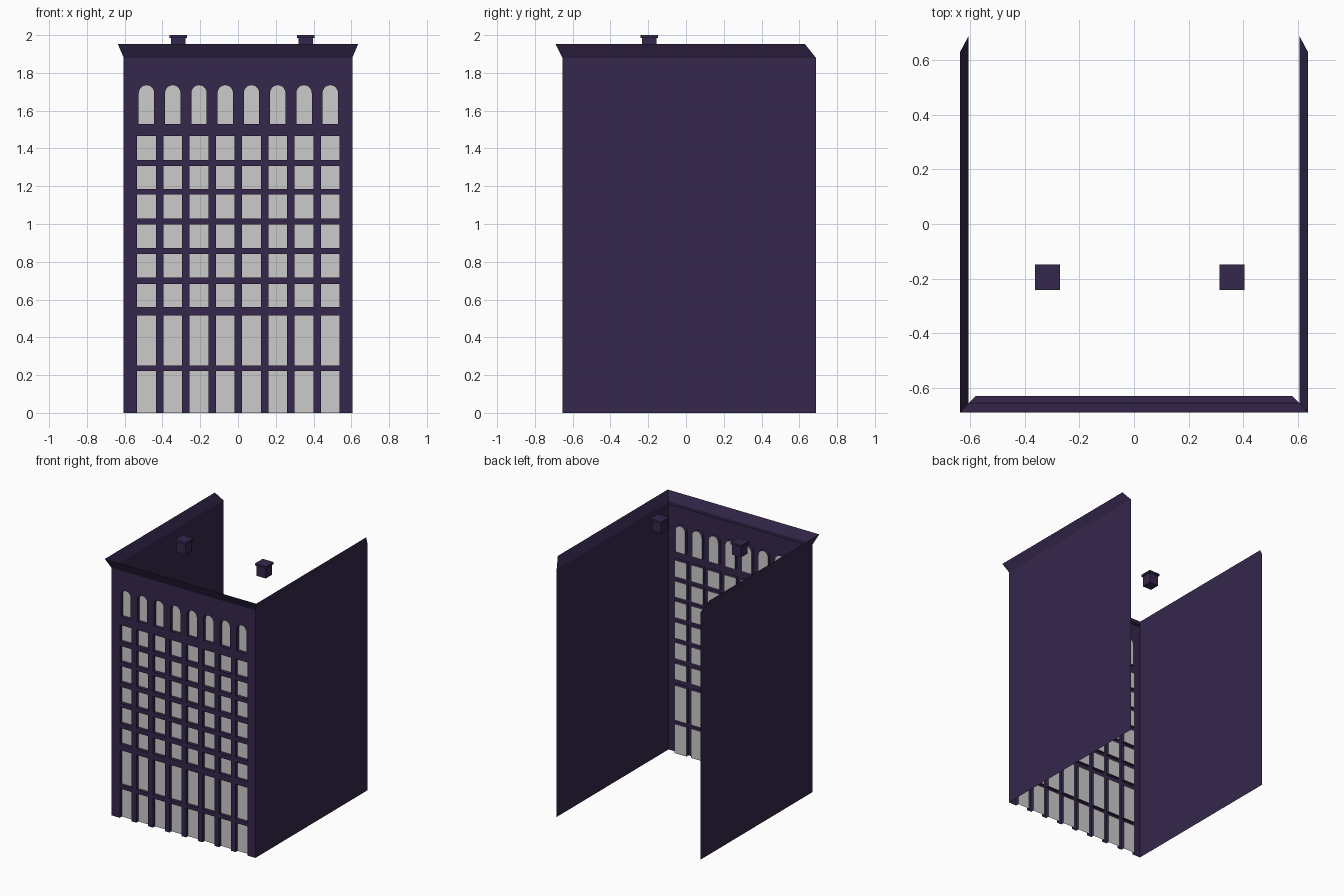
import bpy, bmesh, math

if "Cube" in bpy.data.objects:
    bpy.data.objects.remove(bpy.data.objects["Cube"])

W, YF, YB, H = 0.605, -0.655, 0.688, 1.88   # half width, front, back, wall height
YP = -0.63                                  # recessed pane plane

wall_mat = bpy.data.materials.new("dark_purple")
wall_mat.diffuse_color = (0.035, 0.02, 0.072, 1)
wall_mat.use_nodes = True
wall_mat.node_tree.nodes["Principled BSDF"].inputs["Base Color"].default_value = wall_mat.diffuse_color


def make(name, faces, mat=None):
    """Object from a list of polygons, welded together."""
    bm = bmesh.new()
    for f in faces:
        bm.faces.new([bm.verts.new(p) for p in f])
    bmesh.ops.remove_doubles(bm, verts=bm.verts, dist=1e-5)
    me = bpy.data.meshes.new(name)
    bm.to_mesh(me)
    bm.free()
    if mat:
        me.materials.append(mat)
    ob = bpy.data.objects.new(name, me)
    bpy.context.collection.objects.link(ob)
    return ob


def rect(x0, x1, z0, z1, y=YF):
    return [(x0, y, z0), (x1, y, z0), (x1, y, z1), (x0, y, z1)]


centres = [0.002 + 0.139 * (i - 3.5) for i in range(8)]
rows = [(0, 0.222), (0.25, 0.515), (0.56, 0.683), (0.718, 0.842), (0.873, 0.997),
        (1.03, 1.155), (1.185, 1.307), (1.34, 1.466)]
A0, A1, R = 1.53, 1.735, 0.041              # arched row: sill, crown, radius

wall, panes = [], []


def window(outline):
    """Reveal round an opening plus its recessed pane."""
    n = len(outline)
    for i in range(n):
        (xa, za), (xb, zb) = outline[i], outline[(i + 1) % n]
        if za == zb == 0:
            continue
        wall.append([(xa, YF, za), (xa, YP, za), (xb, YP, zb), (xb, YF, zb)])
    panes.append([(x, YP, z) for x, z in outline])


def piers(half, z0, z1):
    """Wall strips between the openings of one row."""
    edges = [-W] + [c + s * half for c in centres for s in (-1, 1)] + [W]
    for a, b in zip(edges[::2], edges[1::2]):
        wall.append(rect(a, b, z0, z1))


# Rectangular window rows and the bands above them
tops = [r[0] for r in rows[1:]] + [A0]
for (z0, z1), nxt in zip(rows, tops):
    piers(0.05, z0, z1)
    wall.append(rect(-W, W, z1, nxt))
    for c in centres:
        window([(c - 0.05, z0), (c + 0.05, z0), (c + 0.05, z1), (c - 0.05, z1)])

# Arched top row
piers(R, A0, A1)
wall.append(rect(-W, W, A1, H))
for c in centres:
    arc = [(c + R * math.cos(math.pi * k / 10), A1 - R + R * math.sin(math.pi * k / 10))
           for k in range(11)]
    window([(c - R, A0), (c + R, A0)] + arc)
    for (xa, za), (xb, zb) in zip(arc, arc[1:]):
        poly = [(xb, YF, zb), (xa, YF, za), (xa, YF, A1), (xb, YF, A1)]
        if abs(za - A1) < 1e-6:
            poly.pop(2)
        elif abs(zb - A1) < 1e-6:
            poly.pop(3)
        wall.append(poly)

# Narrow ledge behind the top of the facade
wall.append([(-W, YF, H), (W, YF, H), (W - 0.025, YP, H), (-W + 0.025, YP, H)])
make("front_wall", wall, wall_mat)
make("window_panes", panes)

# Side walls
make("right_wall", [[(W, YF, 0), (W, YB, 0), (W, YB, H), (W, YF, H)]], wall_mat)
make("left_wall", [[(-W, YB, 0), (-W, YF, 0), (-W, YF, H), (-W, YB, H)]], wall_mat)

# Flared cornice along three sides
low = [(-W, YB, H), (-W, YF, H), (W, YF, H), (W, YB, H)]
T = 1.952
high = [(-0.636, 0.63, T), (-0.636, -0.69, T), (0.636, -0.69, T), (0.636, 0.63, T)]
make("cornice", [[low[i], low[i + 1], high[i + 1], high[i]] for i in range(3)], wall_mat)


# Roof vents: small box with a slightly wider cap
def box(cx, cy, half, z0, z1):
    q = [(cx - half, cy - half), (cx + half, cy - half),
         (cx + half, cy + half), (cx - half, cy + half)]
    f = [[(x, y, z1) for x, y in q], [(x, y, z0) for x, y in reversed(q)]]
    for i in range(4):
        a, b = q[i], q[(i + 1) % 4]
        f.append([(*a, z0), (*b, z0), (*b, z1), (*a, z1)])
    return f


for side, cx in (("left", -0.316), ("right", 0.358)):
    make(side + "_roof_vent", box(cx, -0.195, 0.038, 1.905, 1.985), wall_mat)
    make(side + "_vent_cap", box(cx, -0.195, 0.046, 1.985, 2.0), wall_mat)
